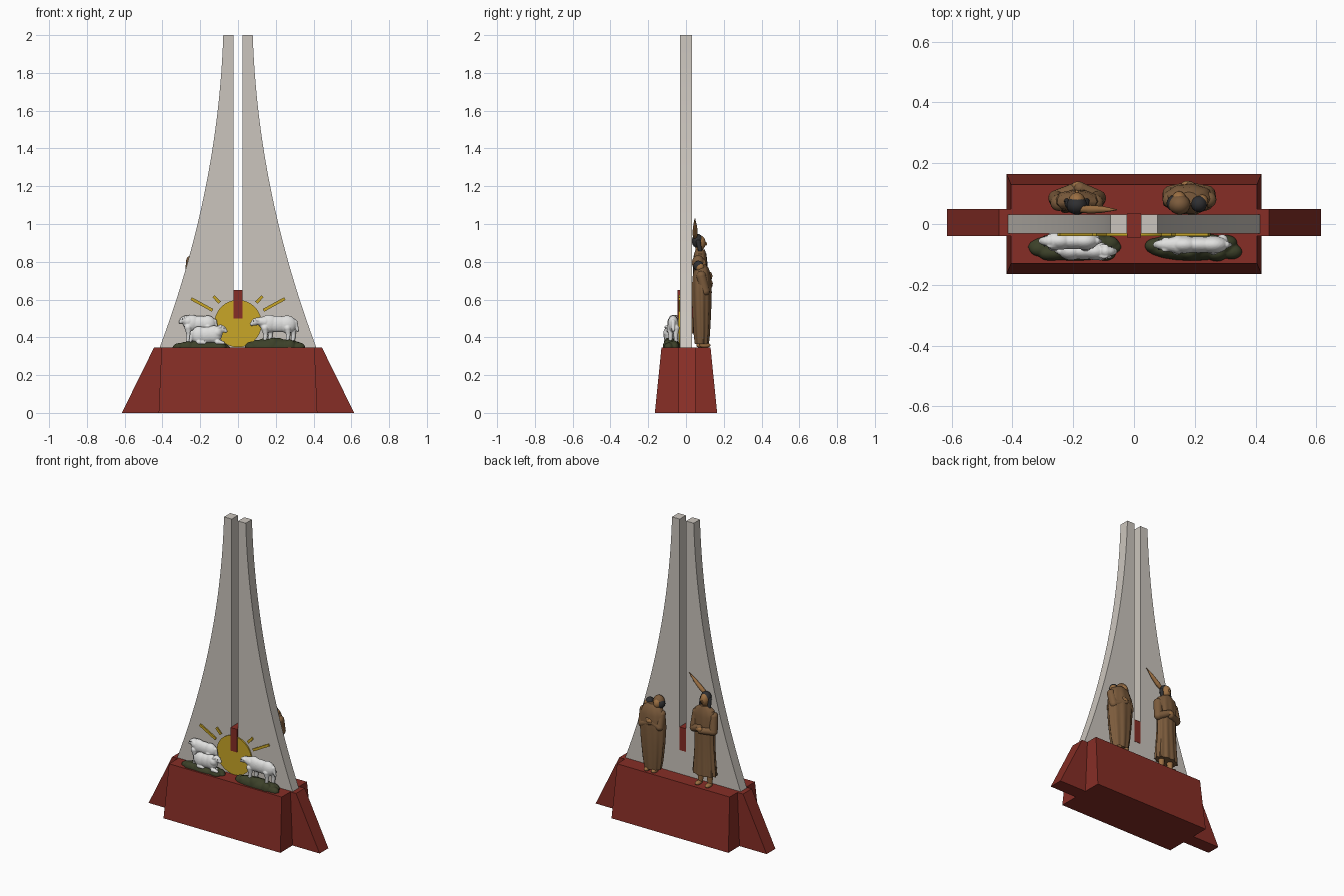
import bpy, bmesh, math, random
from mathutils import Matrix, Vector

random.seed(4)
cube = bpy.data.objects.get("Cube")
if cube:
    bpy.data.objects.remove(cube, do_unlink=True)


def material(name, r, g, b):
    m = bpy.data.materials.new(name)
    m.use_nodes = True
    m.diffuse_color = (r, g, b, 1)
    m.node_tree.nodes["Principled BSDF"].inputs["Base Color"].default_value = (r, g, b, 1)
    return m


STONE = material("pale stone", 0.60, 0.56, 0.51)
RED = material("brick red", 0.24, 0.027, 0.019)
GOLD = material("gold", 0.58, 0.38, 0.02)
GRASS = material("dark olive", 0.045, 0.052, 0.022)
WOOL = material("wool white", 0.75, 0.75, 0.74)
ROBE = material("robe brown", 0.20, 0.105, 0.045)
SKIN = material("tan skin", 0.33, 0.16, 0.055)
HAIR = material("dark hair", 0.028, 0.028, 0.03)


def finish(bm, name, mat, fuse=0):
    """Turn a bmesh into a named object, optionally fusing its pieces."""
    bmesh.ops.recalc_face_normals(bm, faces=bm.faces)
    me = bpy.data.meshes.new(name)
    bm.to_mesh(me)
    bm.free()
    me.materials.append(mat)
    ob = bpy.data.objects.new(name, me)
    bpy.context.collection.objects.link(ob)
    bpy.ops.object.select_all(action='DESELECT')
    ob.select_set(True)
    bpy.context.view_layer.objects.active = ob
    bpy.ops.object.shade_smooth_by_angle(angle=math.radians(35))
    if fuse:
        rm = ob.modifiers.new("fuse", 'REMESH')
        rm.mode, rm.voxel_size, rm.use_smooth_shade = 'VOXEL', fuse, True
        sm = ob.modifiers.new("soften", 'SMOOTH')
        sm.iterations = 2
    return ob


def ball(bm, c, r, tilt=0):
    m = Matrix.Translation(c) @ Matrix.Rotation(tilt, 4, 'Y') @ Matrix.Diagonal((*r, 1))
    bmesh.ops.create_icosphere(bm, subdivisions=3, radius=1, matrix=m)


def limb(bm, pts, radii):
    """Tapered tube with round joints."""
    pts = [Vector(p) for p in pts]
    for p, r in zip(pts, radii):
        ball(bm, p, (r, r, r))
    for a, b, ra, rb in zip(pts, pts[1:], radii, radii[1:]):
        m = Matrix.Translation((a + b) / 2) @ (b - a).to_track_quat('Z', 'Y').to_matrix().to_4x4()
        bmesh.ops.create_cone(bm, cap_ends=True, segments=16, radius1=ra, radius2=rb,
                              depth=(b - a).length, matrix=m)


def loft(bm, rings):
    """Skin a list of closed rings and cap both ends."""
    loops = [[bm.verts.new(p) for p in ring] for ring in rings]
    n = len(loops[0])
    for lo, hi in zip(loops, loops[1:]):
        for i in range(n):
            j = (i + 1) % n
            bm.faces.new((lo[i], lo[j], hi[j], hi[i]))
    bm.faces.new(loops[0][::-1])
    bm.faces.new(loops[-1])


def slab(name, profile, y0, y1, mat):
    bm = bmesh.new()
    loft(bm, [[(x, y, z) for x, z in profile] for y in (y0, y1)])
    return finish(bm, name, mat)


def box_ring(x, y0, y1, z):
    return [(-x, y0, z), (x, y0, z), (x, y1, z), (-x, y1, z)]


def robe(name, cx, cy, levels, folds):
    """Draped garment: elliptical levels with folds fading towards the top."""
    bm, n = bmesh.new(), 72
    rings = []
    for k, (z, rx, ry) in enumerate(levels):
        depth = 0.07 * (1 - k / (len(levels) - 1))
        ring = []
        for i in range(n):
            a = math.tau * i / n
            f = 1 + depth * math.sin(folds * a + 0.4 * k)
            ring.append((cx + rx * f * math.cos(a), cy + ry * f * math.sin(a), z))
        rings.append(ring)
    loft(bm, rings)
    return finish(bm, name, ROBE)


# Plinth: tapered block and sloping side wings
TOP = 0.345
bm = bmesh.new()
loft(bm, [box_ring(0.42, -0.165, 0.165, 0), box_ring(0.405, -0.13, 0.13, TOP)])
finish(bm, "plinth_block", RED)
bm = bmesh.new()
loft(bm, [box_ring(0.615, -0.04, 0.05, 0), box_ring(0.445, -0.04, 0.05, TOP)])
finish(bm, "plinth_wings", RED)

# Twin tower with a slot, outer edges swept along a curve
GAP, SLOT = 0.023, 0.5
edge = []
for i in range(33):
    t = i / 32
    x = (1 - t) ** 2 * 0.415 + 2 * t * (1 - t) * 0.105 + t * t * 0.078
    edge.append((x, TOP + t * (2 - TOP)))
profile = edge + [(GAP, 2), (GAP, SLOT), (-GAP, SLOT), (-GAP, 2)] + [(-x, z) for x, z in edge[::-1]]
slab("twin_tower", profile, -0.032, 0.032, STONE)
slab("slot_block", [(-GAP, SLOT), (GAP, SLOT), (GAP, 0.65), (-GAP, 0.65)], -0.044, 0.034, RED)

# Rising sun disc and its rays
sun = [(0.125 * math.cos(math.tau * i / 64), 0.473 + 0.125 * math.sin(math.tau * i / 64)) for i in range(64)]
slab("sun_disc", sun, -0.04, -0.03, GOLD)
for side, label in ((1, "left"), (-1, "right")):
    for kind, a, b in (("long", (0.135, 0.543), (0.248, 0.605)),
                       ("short", (0.097, 0.583), (0.13, 0.618))):
        a, b = Vector(a), Vector(b)
        w = (b - a).orthogonal().normalized() * 0.008
        slab(f"{kind}_ray_{label}", [(side * p.x, p.y) for p in (a - w, b - w, b + w, a + w)],
             -0.04, -0.03, GOLD)

# Grassy mounds
for label, cx, h in (("right", -0.195, 0.034), ("left", 0.19, 0.048)):
    bm = bmesh.new()
    ball(bm, (cx, -0.075, TOP), (0.155, 0.046, h))
    for i in range(14):
        u = random.uniform(-0.85, 0.85)
        ball(bm, (cx + u * 0.155, -0.075 + random.uniform(-0.025, 0.02), TOP + 0.002),
             (0.035, 0.025, h * (1.08 - 0.75 * u * u)))
    finish(bm, f"mound_{label}", GRASS, 0.004)


# Sheep
def sheep(name, x, y, z, half, tall, way, head, lying=False):
    bm = bmesh.new()
    w = 0.027
    ball(bm, (x, y, z), (half, w, tall * 0.92))
    ball(bm, (x + way * half * 0.45, y, z + 0.003), (half * 0.52, w + 0.002, tall))
    ball(bm, (x - way * half * 0.5, y, z - 0.001), (half * 0.5, w + 0.002, tall))
    hx, hz = head
    limb(bm, [(x + way * half * 0.65, y, z + 0.012), (hx - way * 0.008, y, hz + 0.004)], [0.03, 0.019])
    ball(bm, (hx, y, hz), (0.025, 0.017, 0.019), way * 0.45)
    ball(bm, (hx + way * 0.016, y, hz - 0.01), (0.014, 0.012, 0.011), way * 0.45)
    for s in (-1, 1):
        ball(bm, (hx - way * 0.014, y + s * 0.017, hz + 0.009), (0.016, 0.007, 0.007), -way * 0.35)
    for k, f in enumerate((0.68, 0.42, -0.52, -0.8)):
        lx, ly = x + way * half * f, y + (0.014 if k % 2 else -0.014)
        if lying:
            limb(bm, [(lx, ly, z - tall * 0.8), (lx + way * 0.03, ly, z - tall * 0.9)], [0.014, 0.009])
        else:
            limb(bm, [(lx, ly, z - tall * 0.45), (lx - way * 0.004, ly, 0.415), (lx, ly, 0.372)],
                 [0.02, 0.012, 0.01])
    limb(bm, [(x - way * half * 0.93, y, z + 0.012), (x - way * half * 1.06, y, z - 0.035)], [0.012, 0.007])
    finish(bm, name, WOOL, 0.003)
    eyes = bmesh.new()
    for s in (-1, 1):
        ball(eyes, (hx + way * 0.01, y + s * 0.015, hz + 0.004), (0.003, 0.003, 0.003))
    finish(eyes, name + "_eyes", HAIR)


sheep("sheep_standing_left", 0.21, -0.068, 0.47, 0.1, 0.047, -1, (0.092, 0.482))
sheep("sheep_standing_right", -0.205, -0.056, 0.473, 0.088, 0.044, -1, (-0.285, 0.493))
sheep("sheep_lying", -0.165, -0.09, 0.413, 0.083, 0.047, 1, (-0.085, 0.445), lying=True)

# Tall man behind the tower
MX = -0.188
robe("man_robe", MX, 0.075, [(0.42, 0.08, 0.042), (0.5, 0.074, 0.04), (0.62, 0.067, 0.037),
     (0.72, 0.068, 0.038), (0.8, 0.078, 0.037), (0.84, 0.065, 0.033), (0.865, 0.028, 0.024)], 11)
bm = bmesh.new()
limb(bm, [(MX - 0.06, 0.07, 0.805), (MX - 0.068, 0.085, 0.715), (MX, 0.118, 0.715)], [0.027, 0.026, 0.02])
limb(bm, [(MX + 0.06, 0.07, 0.805), (MX + 0.07, 0.085, 0.705), (MX + 0.01, 0.118, 0.73)], [0.027, 0.026, 0.02])
finish(bm, "man_sleeves", ROBE)
bm = bmesh.new()
limb(bm, [(MX, 0.07, 0.85), (MX, 0.07, 0.89)], [0.02, 0.02])
ball(bm, (MX, 0.074, 0.9), (0.028, 0.03, 0.04))
ball(bm, (MX, 0.104, 0.895), (0.006, 0.008, 0.009))
ball(bm, (MX + 0.005, 0.126, 0.725), (0.022, 0.014, 0.016))
for s in (-1, 1):
    limb(bm, [(MX + s * 0.032, 0.07, 0.45), (MX + s * 0.034, 0.07, 0.365)], [0.022, 0.015])
    ball(bm, (MX + s * 0.036, 0.086, 0.357), (0.017, 0.032, 0.013))
finish(bm, "man_skin", SKIN)
bm = bmesh.new()
ball(bm, (MX, 0.061, 0.91), (0.034, 0.03, 0.038))
for s in (-1, 1):
    limb(bm, [(MX + s * 0.027, 0.065, 0.905), (MX + s * 0.035, 0.08, 0.83)], [0.013, 0.008])
finish(bm, "man_hair", HAIR)
bm = bmesh.new()
limb(bm, [(MX + 0.01, 0.048, 0.925), (-0.145, 0.048, 0.95), (-0.105, 0.048, 0.985), (-0.058, 0.047, 1.028)],
     [0.01, 0.014, 0.011, 0.002])
finish(bm, "man_plume", SKIN)

# Mother carrying a child
WX = 0.18
robe("mother_robe", WX, 0.083, [(0.365, 0.056, 0.036), (0.42, 0.066, 0.042), (0.53, 0.079, 0.048),
     (0.64, 0.087, 0.052), (0.72, 0.082, 0.048), (0.765, 0.062, 0.038), (0.785, 0.03, 0.022)], 9)
bm = bmesh.new()
limb(bm, [(WX + 0.065, 0.08, 0.725), (WX + 0.062, 0.1, 0.645), (WX - 0.01, 0.122, 0.675)], [0.026, 0.026, 0.018])
limb(bm, [(WX - 0.06, 0.08, 0.725), (WX - 0.06, 0.1, 0.65), (WX + 0.005, 0.122, 0.69)], [0.026, 0.026, 0.018])
ball(bm, (0.15, 0.064, 0.795), (0.036, 0.033, 0.04))
finish(bm, "mother_shawl", ROBE)
bm = bmesh.new()
ball(bm, (0.148, 0.078, 0.787), (0.025, 0.03, 0.033))
ball(bm, (WX - 0.005, 0.13, 0.685), (0.02, 0.012, 0.014))
for s in (-1, 1):
    ball(bm, (WX + s * 0.026, 0.1, 0.358), (0.017, 0.03, 0.014))
finish(bm, "mother_skin", SKIN)
bm = bmesh.new()
ball(bm, (0.141, 0.068, 0.785), (0.034, 0.03, 0.033))
finish(bm, "mother_hair", HAIR)
bm = bmesh.new()
ball(bm, (0.214, 0.066, 0.778), (0.026, 0.027, 0.028))
finish(bm, "child_hair", HAIR)
bm = bmesh.new()
ball(bm, (0.223, 0.074, 0.77), (0.021, 0.023, 0.023))
finish(bm, "child_face", SKIN)
